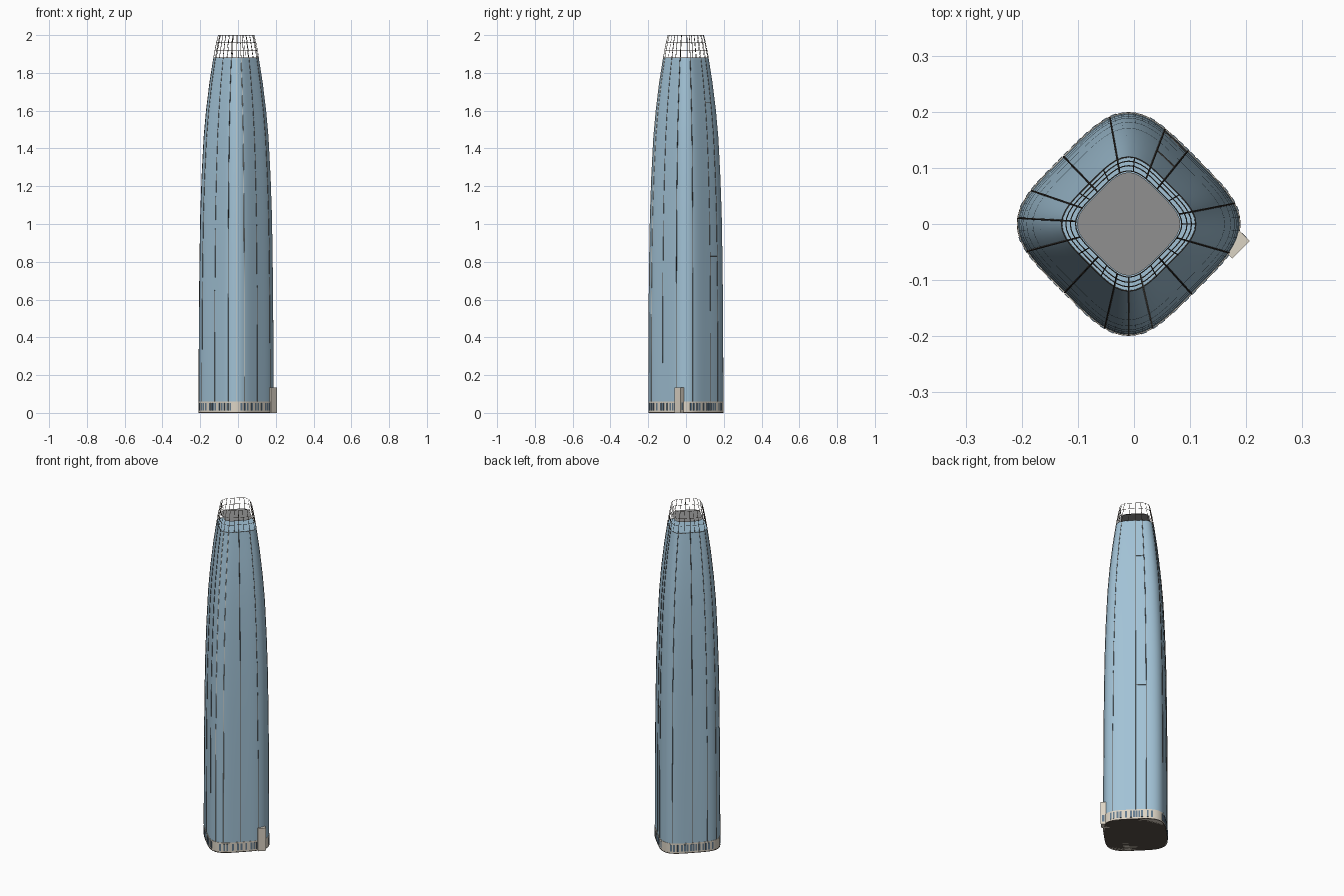
import bpy, bmesh, math, random
from mathutils import Vector, Matrix

if "Cube" in bpy.data.objects:
    bpy.data.objects.remove(bpy.data.objects["Cube"])

random.seed(4)
CX = -0.0095
PROFILE = [(0, .1975), (.3, .1972), (.6, .1955), (.85, .1925), (1.05, .189), (1.25, .182),
           (1.46, .171), (1.6, .1585), (1.75, .14), (1.88, .1195), (1.92, .112), (1.96, .104), (2.0, .0945)]


def mat(name, col):
    m = bpy.data.materials.new(name)
    m.diffuse_color = (*col, 1)
    m.use_nodes = True
    m.node_tree.nodes["Principled BSDF"].inputs["Base Color"].default_value = m.diffuse_color
    return m


GLASS = mat("glass", (.36, .54, .67))
STONE = mat("stone", (.72, .66, .56))
METAL = mat("metal", (.10, .08, .065))
WINDOW = mat("window", (.13, .2, .27))
ROOF = mat("roof", (.28, .28, .28))


def radius(z):
    for (z0, r0), (z1, r1) in zip(PROFILE, PROFILE[1:]):
        if z <= z1:
            return r0 + (r1 - r0) * (z - z0) / (z1 - z0)
    return PROFILE[-1][1]


def pt(a, z, off=0, r=None):
    """Point on the rounded-diamond outline at polar angle a."""
    n, b = 3.95, a - math.pi / 4
    k = (abs(math.cos(b)) ** n + abs(math.sin(b)) ** n) ** (-1 / n)
    k *= 2 ** (1 / n) / math.sqrt(2)
    d = (radius(z) if r is None else r) * k + off
    return Vector((CX + d * math.cos(a), d * math.sin(a), z))


def finish(bm, name, material, smooth=False):
    bmesh.ops.recalc_face_normals(bm, faces=bm.faces)
    me = bpy.data.meshes.new(name)
    bm.to_mesh(me)
    bm.free()
    ob = bpy.data.objects.new(name, me)
    bpy.context.collection.objects.link(ob)
    me.materials.append(material)
    if smooth:
        bpy.context.view_layer.objects.active = ob
        ob.select_set(True)
        bpy.ops.object.shade_smooth_by_angle(angle=math.radians(30))
        ob.select_set(False)
    return ob


def loft(name, levels, material, off=0, seg=96):
    bm = bmesh.new()
    rings = [[bm.verts.new(pt(2 * math.pi * i / seg, z, off)) for i in range(seg)] for z in levels]
    for lo, hi in zip(rings, rings[1:]):
        for i in range(seg):
            j = (i + 1) % seg
            bm.faces.new((lo[i], lo[j], hi[j], hi[i]))
    bm.faces.new(rings[0])
    bm.faces.new(rings[-1])
    return finish(bm, name, material, True)


def bars(name, paths, material, thick=.0015, closed=False):
    cu = bpy.data.curves.new(name, 'CURVE')
    cu.dimensions = '3D'
    cu.bevel_depth = thick
    cu.bevel_resolution = 0
    for p in paths:
        s = cu.splines.new('POLY')
        s.points.add(len(p) - 1)
        for q, v in zip(s.points, p):
            q.co = (*v, 1)
        s.use_cyclic_u = closed
    cu.materials.append(material)
    ob = bpy.data.objects.new(name, cu)
    bpy.context.collection.objects.link(ob)


def add_box(bm, centre, size, ang):
    m = Matrix.Translation(centre) @ Matrix.Rotation(ang, 4, 'Z') @ Matrix.Diagonal((*size, 1))
    bmesh.ops.create_cube(bm, size=1, matrix=m)


# Glass shaft and stone base
loft("glass_shaft", [.06] + [z for z, r in PROFILE if .06 < z <= 1.88], GLASS)
loft("stone_base", [0, .06], STONE, .0015)
loft("base_underside", [0, .004], METAL, .002)

# Base windows, irregularly grouped along each side
bm = bmesh.new()
for side in range(4):
    a = side * math.pi / 2 + math.radians(8)
    end = a + math.radians(74)
    while a < end:
        p = pt(a, .032, .0015)
        t = pt(a + .01, .032, .0015) - pt(a - .01, .032, .0015)
        add_box(bm, p, (.010, .003, .04), math.atan2(t.y, t.x))
        a += random.choice((.085, .085, .11, .16))
finish(bm, "base_windows", WINDOW)

# Long vertical fins
FINS = [11, 51, 69, 100, 134, 161, 177, 195, 227, 257, 312, 344]
ZS = [.06] + [z for z, r in PROFILE if z > .06]


def fin(deg, zs=ZS):
    return [pt(math.radians(deg), z, .0006) for z in zs]


bars("dark_fins", [fin(d) for d in FINS], METAL)
bars("pale_fins", [fin(d) for d in (270, 283)], STONE)

# Short cross bars between two fins
bars("fin_rungs", [[pt(math.radians(d), z, .0006) for d in (51, 57, 63, 69)] for z in (.83, 1.645)], METAL)

# Open crown lattice
extra = [0, 30, 85, 115, 148, 211, 242, 298, 328]
bars("crown_uprights", [fin(d, [1.88, 1.92, 1.96, 2.0]) for d in extra], METAL, .001)
bars("crown_rings", [[pt(2 * math.pi * i / 64, z) for i in range(64)] for z in (1.88, 1.92, 1.96, 1.999)],
     METAL, .001, True)

# Roof plate inside the crown
bm = bmesh.new()
bm.faces.new([bm.verts.new(pt(2 * math.pi * i / 64, 1.935, 0, .092)) for i in range(64)])
finish(bm, "roof_plate", ROOF)

# Entrance block at the front right side
u, v = Vector((1, -1, 0)).normalized(), Vector((1, 1, 0)).normalized()
base = Vector((CX, 0, 0))
bm = bmesh.new()
add_box(bm, base + u * .152 + v * .109 + Vector((0, 0, .0675)), (.044, .044, .135), -math.pi / 4)
finish(bm, "entrance_block", STONE)
bm = bmesh.new()
add_box(bm, base + u * .16 + v * .131 + Vector((0, 0, .035)), (.012, .002, .04), -math.pi / 4)
finish(bm, "entrance_window", WINDOW)
